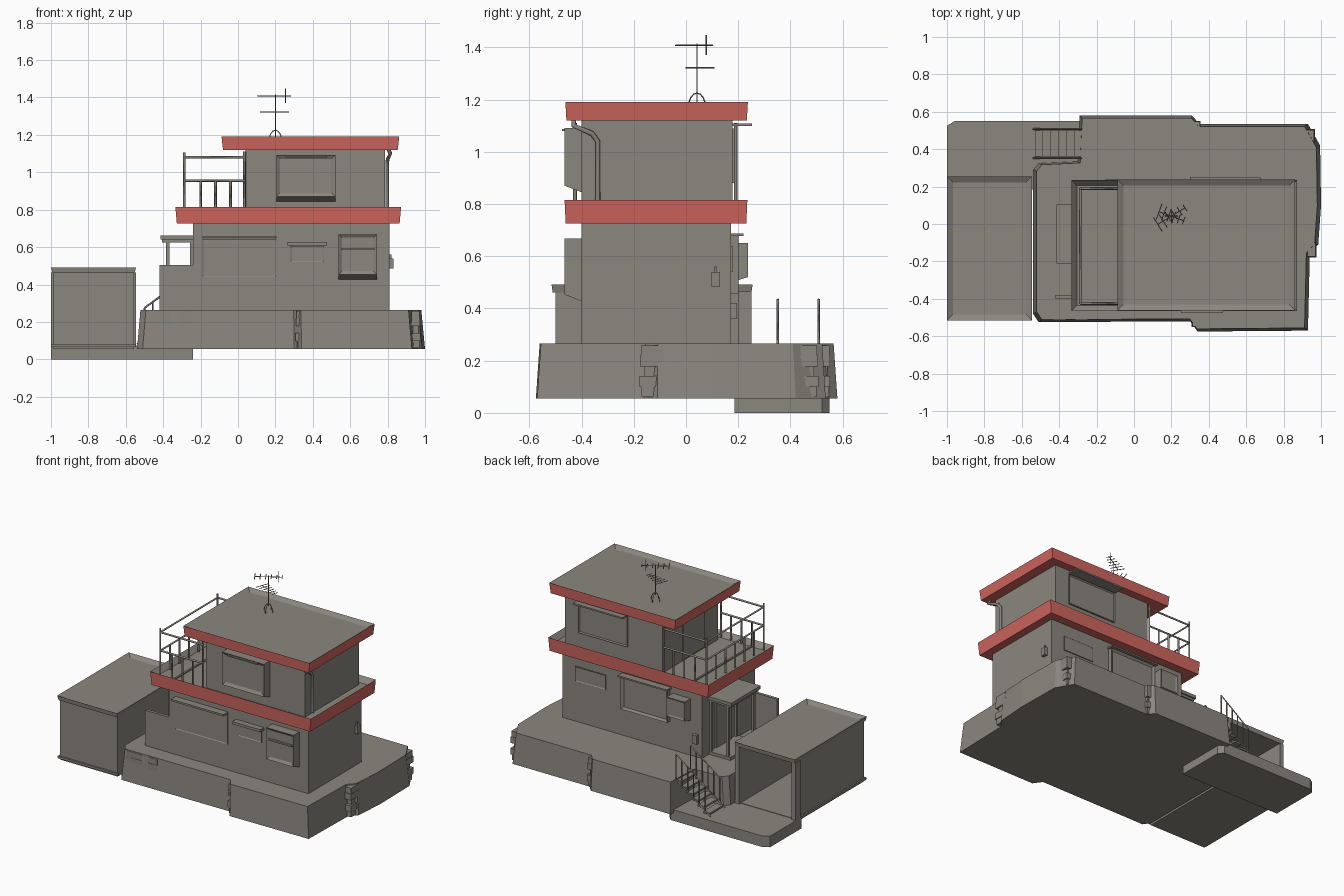
import bpy, bmesh, math
from mathutils import Vector

if "Cube" in bpy.data.objects:
    bpy.data.objects.remove(bpy.data.objects["Cube"])


def material(name, rgb):
    m = bpy.data.materials.new(name)
    m.diffuse_color = (*rgb, 1)
    m.use_nodes = True
    m.node_tree.nodes["Principled BSDF"].inputs["Base Color"].default_value = m.diffuse_color
    return m


GREY = material("warm_grey", (0.26, 0.24, 0.21))
RED = material("brick_red", (0.62, 0.13, 0.11))


def finish(bm, name, mats=(GREY,)):
    bmesh.ops.recalc_face_normals(bm, faces=bm.faces)
    me = bpy.data.meshes.new(name)
    bm.to_mesh(me)
    bm.free()
    for m in mats:
        me.materials.append(m)
    ob = bpy.data.objects.new(name, me)
    bpy.context.collection.objects.link(ob)
    return ob


def add_box(bm, x0, x1, y0, y1, z0, z1):
    r = bmesh.ops.create_cube(bm, size=1)
    for v in r["verts"]:
        v.co = Vector(((x0 + x1) / 2 + v.co.x * (x1 - x0),
                       (y0 + y1) / 2 + v.co.y * (y1 - y0),
                       (z0 + z1) / 2 + v.co.z * (z1 - z0)))


def boxes(name, *dims):
    bm = bmesh.new()
    for d in dims:
        add_box(bm, *d)
    return finish(bm, name)


def recess(bm, normal, width, depth):
    """Inset the face that looks along normal and push it inward."""
    bm.normal_update()
    f = max(bm.faces, key=lambda f: f.normal.dot(normal))
    bmesh.ops.inset_region(bm, faces=[f], thickness=width, use_even_offset=True)
    bmesh.ops.translate(bm, verts=f.verts, vec=-Vector(normal) * depth)
    return f


def prism(name, outline, z0, z1, top_scale=1.0):
    bm = bmesh.new()
    low = [bm.verts.new((x, y, z0)) for x, y in outline]
    top = [bm.verts.new(((x - 0.2) * top_scale + 0.2, y * top_scale, z1)) for x, y in outline]
    bm.faces.new(low[::-1])
    bm.faces.new(top)
    n = len(outline)
    for i in range(n):
        j = (i + 1) % n
        bm.faces.new((low[i], low[j], top[j], top[i]))
    return finish(bm, name)


def rods(name, paths, radius, sides=4):
    cu = bpy.data.curves.new(name, 'CURVE')
    cu.dimensions = '3D'
    cu.bevel_depth = radius
    cu.bevel_resolution = max(0, sides // 2 - 2)
    cu.use_fill_caps = True
    for p in paths:
        s = cu.splines.new('POLY')
        s.points.add(len(p) - 1)
        for q, c in zip(s.points, p):
            q.co = (*c, 1)
    cu.materials.append(GREY)
    ob = bpy.data.objects.new(name, cu)
    bpy.context.collection.objects.link(ob)


def tray(name, x0, x1, y0, y1, z0, z1, rim, depth, mats):
    """Flat roof with a raised rim; floor inside the rim is the last material."""
    bm = bmesh.new()
    add_box(bm, x0, x1, y0, y1, z0, z1)
    for v in bm.verts:                       # slightly narrower underside
        if v.co.z < (z0 + z1) / 2:
            v.co.x += 0.008 * (1 if v.co.x < (x0 + x1) / 2 else -1)
            v.co.y += 0.004 * (1 if v.co.y < (y0 + y1) / 2 else -1)
    f = recess(bm, (0, 0, 1), rim, depth)
    f.material_index = len(mats) - 1
    for e in f.edges:
        for g in e.link_faces:
            g.material_index = len(mats) - 1
    return finish(bm, name, mats)


def window(name, x0, x1, z0, z1, wall, side, out, drop=0.0, rim=0.015, depth=0.008):
    """Box on the front (side -1) or back (side 1) wall, sloping underneath by drop."""
    bm = bmesh.new()
    add_box(bm, x0, x1, min(wall, wall + side * out), max(wall, wall + side * out), z0, z1)
    for v in bm.verts:
        if abs(v.co.y - wall) > out / 2 and v.co.z < (z0 + z1) / 2:
            v.co.z += drop
    recess(bm, (0, side, 0), rim, depth)
    return finish(bm, name)


# Rocky base with stepped outline and tapering sides
prism("rock_base", [(-.54, -.48), (-.51, -.525), (.3, -.52), (.34, -.575), (.93, -.57), (.94, -.16),
                    (.985, -.11), (1, .1), (.995, .42), (.93, .535), (.35, .535), (.31, .58),
                    (-.29, .58), (-.30, .335), (-.51, .325), (-.54, .29)], .055, .265, .975)


# Ragged rock ribs where the base steps
def rib(name, c, w, d):
    bm = bmesh.new()
    for k in range(5):
        z = .06 + k * .039
        s = 1 + .3 * math.sin(k * 2.3)
        add_box(bm, c[0] - w * s, c[0] + w * s, c[1] - d * s, c[1] + d * s, z, z + .042)
    finish(bm, name)


for i, (c, w, d) in enumerate([((-.42, -.495), .05, .018), ((-.28, -.495), .03, .018), ((.345, -.53), .03, .018),
                               ((.95, -.13), .02, .04), ((.93, .47), .03, .03), ((.32, .53), .03, .018)]):
    rib(f"rock_rib_{i}", c, w, d)

# Ground slab and garage, open at the back
prism("ground_slab", [(-1, .185), (-.24, .185), (-.24, .52), (-.27, .55), (-.96, .55), (-1, .525)], 0, .075)
boxes("garage_walls", (-.99, -.97, -.5, .235, .055, .47), (-.575, -.555, -.5, .235, .055, .47),
      (-.99, -.555, -.5, -.48, .055, .47), (-.99, -.555, -.5, .235, .055, .078))
tray("garage_roof", -1, -.545, -.515, .255, .462, .492, .032, .018, (GREY,))
boxes("garage_trim", (-1, -.97, .2, .25, .07, .465), (-.575, -.545, .2, .25, .07, .465),
      (-1, -.545, -.51, -.5, .065, .08), (-1, -.99, -.51, .2, .065, .08))

# Stairs from the slab up to the rock
N = 6
boxes("stair_treads", *[(-.53 + i * .042, -.48 + i * .042, .36, .50, .085 + i * .032, .097 + i * .032)
                        for i in range(N)])
rail = []
for y in (.352, .508):
    rail.append([(-.54, y, .08), (-.28, y, .262)])
    rail.append([(-.50, y, .275), (-.28, y, .435)])
    rail += [[(-.50 + k * .044, y, .105 + k * .031), (-.50 + k * .044, y, .275 + k * .032)] for k in range(6)]
rods("stair_railing", rail, .005)

# Storeys and red-rimmed roofs
boxes("lower_storey", (-.24, .81, -.4, .172, .26, .73))
tray("balcony_roof", -.335, .872, -.465, .235, .725, .815, .03, .035, (RED, GREY))
boxes("upper_storey", (.04, .785, -.4, .178, .77, 1.13))
tray("top_roof", -.088, .862, -.462, .237, 1.12, 1.19, .032, .018, (RED, GREY))
boxes("balcony_door", (.032, .041, -.25, -.02, .79, 1.06))
boxes("balcony_floor_strip", (-.195, -.183, -.43, .2, .778, .788))

# Balcony railing on three sides
rail = []
for y in (-.425, .19):
    rail += [[(-.287, y, .79), (-.287, y, 1.105)], [(.035, y, .79), (.035, y, 1.11)]]
    rail += [[(-.287, y, z), (.035, y, z)] for z in (.955, 1.08)]
    rail += [[(x, y, .79), (x, y, .955)] for x in (-.2, -.12, -.04)]
rail += [[(-.287, -.425, z), (-.287, .19, z)] for z in (.955, 1.08)]
rail += [[(-.287, -.425 + k * .103, .79), (-.287, -.425 + k * .103, .955)] for k in range(1, 6)]
rods("balcony_railing", rail, .007)

# Entrance porch and thin side wall
boxes("side_wall", (-.42, -.24, -.4, -.38, .26, .505))
boxes("porch_roof", (-.415, -.24, -.21, .105, .64, .662), (-.405, -.24, -.2, .095, .625, .64))
boxes("porch_posts", *[(x, x + .018, y, y + .018, .26, .64) for x in (-.385, -.256) for y in (-.195, .075)])
boxes("porch_door", (-.25, -.239, -.13, .03, .265, .6))
boxes("porch_step", (-.4, -.24, -.2, .095, .26, .285))

# Front windows and ledges
window("upper_bay_window", .205, .52, .845, 1.092, -.4, -1, .065, .025, .02, .012)
boxes("upper_bay_hood", (.25, .475, -.475, -.46, 1.08, 1.088))
window("lower_bay_window", .538, .742, .428, .668, -.4, -1, .065, .025, .018, .012)
boxes("lower_bay_bar", (.55, .73, -.466, -.45, .585, .595))
window("wide_front_window", -.19, .205, .44, .645, -.4, -1, .006, 0, .006, .004)
boxes("front_ledges", (-.19, .205, -.45, -.4, .648, .66), (.265, .475, -.44, -.4, .608, .626))
window("small_front_window", .28, .46, .52, .606, -.4, -1, .006, 0, .006, .004)

# Back windows, hood and cooling unit
window("upper_back_window", .31, .68, .88, 1.09, .178, 1, .008, 0, .008, .006)
boxes("upper_back_hood", (.3, .675, .178, .252, 1.098, 1.108))
window("lower_back_window", 0, .35, .455, .68, .172, 1, .03, 0, .015, .012)
boxes("lower_back_hood", (-.01, .36, .172, .22, .678, .688))
window("cooling_unit", -.155, -.02, .5, .65, .172, 1, .065, .02, .012, .006)
window("small_back_window", .48, .71, .54, .64, .172, 1, .006, 0, .006, .004)
boxes("back_meter", (-.215, -.18, .172, .195, .36, .42))

# Right side: downpipe and meter box
rods("downpipe", [[(.80, -.43, 1.13), (.815, -.43, 1.10), (.80, -.36, 1.07), (.797, -.338, 1.04),
                   (.797, -.338, .79)]], .01, 8)
boxes("side_meter", (.81, .832, .098, .13, .485, .54), (.81, .82, .11, .118, .54, .56))

# Roof aerial: legs, mast and two booms with cross rods
mx, my = .2, .042
arch = [[(mx + c * .034 * math.cos(t), my + s * .034 * math.cos(t), 1.165 + .06 * math.sin(t))
         for t in [math.pi * k / 8 for k in range(9)]] for c, s in ((1, 0), (0, 1))]
aerial = arch + [[(mx, my, 1.21), (mx, my, 1.415)]]
for z, ang, half in ((1.408, .55, .085), (1.322, -.35, .07)):
    d = Vector((math.cos(ang), math.sin(ang), 0))
    p = Vector((-d.y, d.x, 0))
    c = Vector((mx, my, z))
    aerial.append([c - d * half, c + d * half])
    for k in range(6):
        q = c + d * half * (k / 2.5 - 1)
        w = .045 - .005 * k
        aerial.append([q - p * w, q + p * w])
aerial.append([(.253, .078, 1.37), (.253, .078, 1.448)])
rods("roof_aerial", aerial, .0025)
